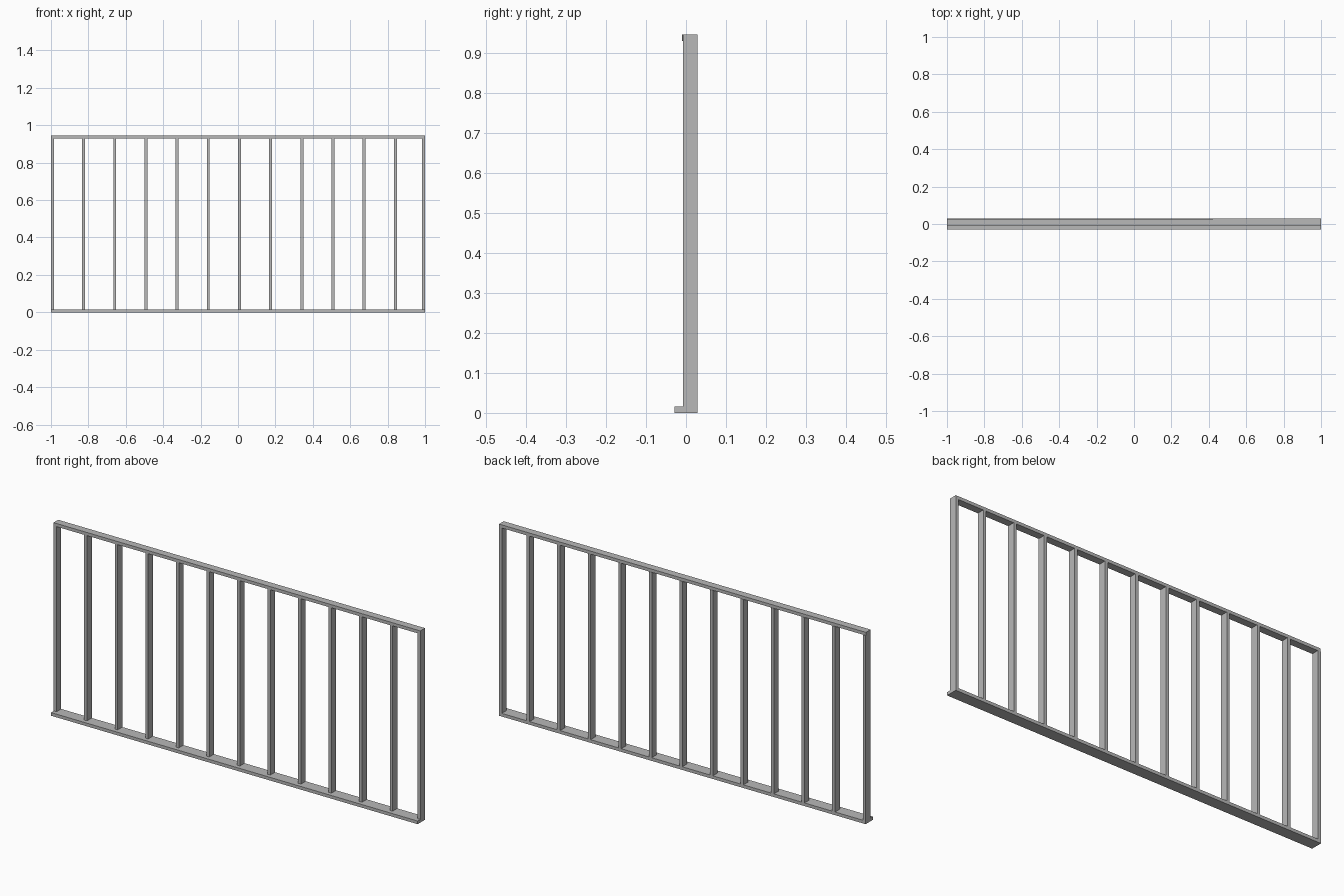
import bpy

cube = bpy.data.objects.get("Cube")
if cube:
    bpy.data.objects.remove(cube, do_unlink=True)

INCH = 2 / 192            # the wall is 192 inches long
THICK = 1.5 * INCH        # board thickness
DEPTH = 3.5 * INCH        # stud and top plate depth
SILL = 5.5 * INCH         # bottom plate depth
HEIGHT = 0.945
BACK = SILL / 2           # all boards are flush at the back

grey = bpy.data.materials.new("light_grey")
grey.use_nodes = True
colour = (0.48, 0.48, 0.48, 1)
grey.diffuse_color = colour
grey.node_tree.nodes["Principled BSDF"].inputs["Base Color"].default_value = colour


def board(name, x, y, z):
    """Box spanning the given (low, high) range on each axis."""
    spans = (x, y, z)
    bpy.ops.mesh.primitive_cube_add(size=1, location=[(a + b) / 2 for a, b in spans])
    ob = bpy.context.object
    ob.name = name
    ob.scale = [b - a for a, b in spans]
    bpy.ops.object.transform_apply(location=False, rotation=False, scale=True)
    ob.data.materials.append(grey)
    return ob


# Plates, the top one set very slightly askew
board("bottom_plate", (-1, 1), (-BACK, BACK), (0, THICK))
top = board("top_plate", (-1, 1), (BACK - DEPTH, BACK), (HEIGHT - THICK, HEIGHT))
top.location.y -= 0.001
top.rotation_euler.z = 0.001

# Studs at regular centres, plus the closing stud at the left end
centres = [-1 + THICK / 2 + i * 16 * INCH for i in range(12)] + [1 - THICK / 2]
for i, c in enumerate(centres):
    board(f"stud_{i + 1}", (c - THICK / 2, c + THICK / 2),
          (BACK - DEPTH, BACK), (THICK, HEIGHT - THICK))
